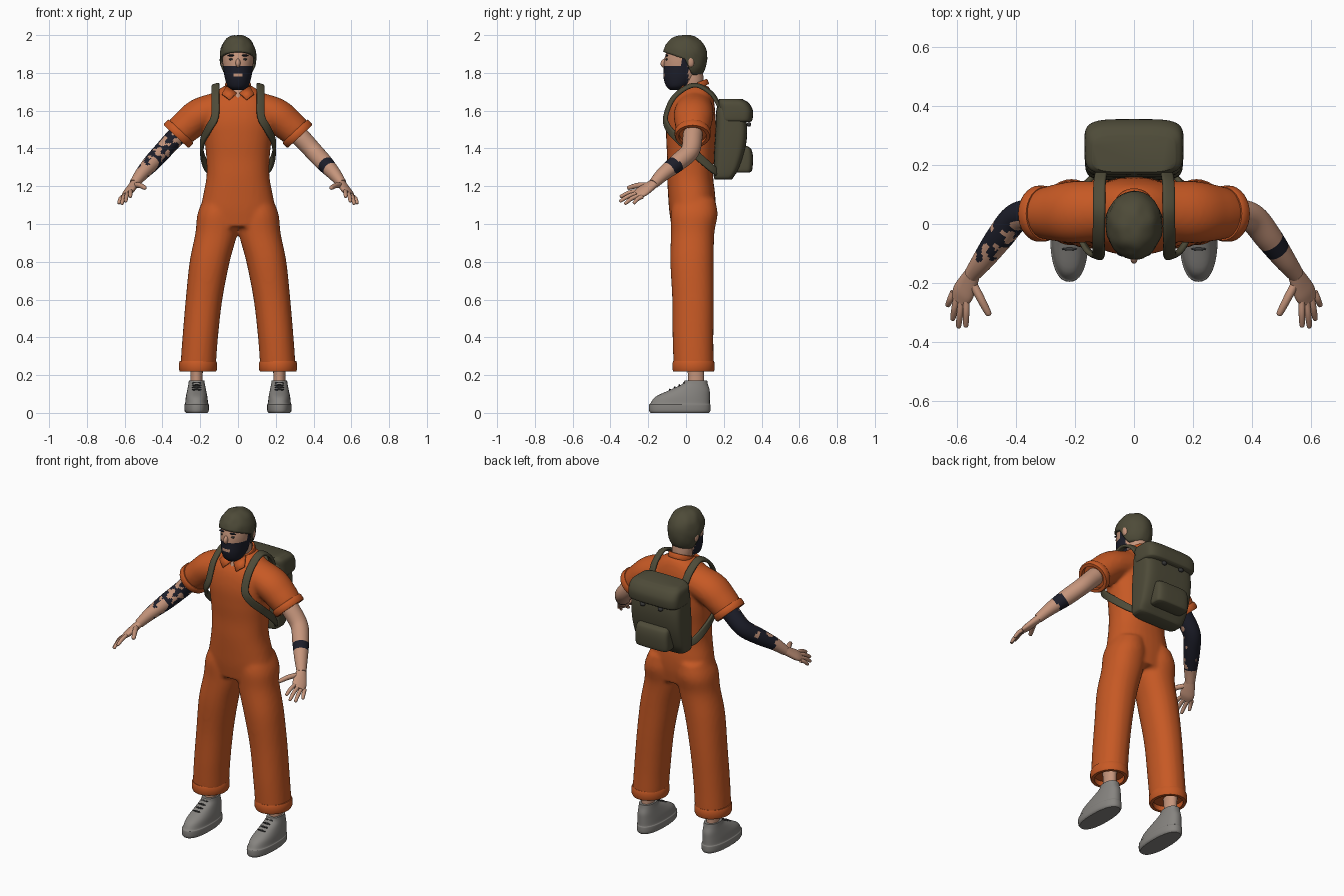
import bpy, bmesh, math
from mathutils import Vector, Matrix, noise

cube = bpy.data.objects.get("Cube")
if cube:
    bpy.data.objects.remove(cube)

X, Y, Z = Vector((1, 0, 0)), Vector((0, 1, 0)), Vector((0, 0, 1))


def material(name, *rgb):
    mat = bpy.data.materials.new(name)
    mat.use_nodes = True
    mat.diffuse_color = (*rgb, 1)
    mat.node_tree.nodes["Principled BSDF"].inputs["Base Color"].default_value = (*rgb, 1)
    return mat


orange = material("orange cloth", .57, .1, .018)
skin = material("skin", .56, .3, .2)
olive = material("olive", .076, .07, .04)
ink = material("dark ink", .012, .013, .023)
grey = material("shoe grey", .24, .23, .215)
charcoal = material("charcoal", .04, .04, .04)


def finish(bm, name, *mats, rule=None, sharp=50):
    """Turn a bmesh into a smooth-shaded object, colouring faces by a rule."""
    bmesh.ops.recalc_face_normals(bm, faces=bm.faces)
    for face in bm.faces:
        face.smooth = True
        if rule:
            face.material_index = int(rule(face.calc_center_median(), face.normal))
    mesh = bpy.data.meshes.new(name)
    bm.to_mesh(mesh)
    bm.free()
    mesh.set_sharp_from_angle(angle=math.radians(sharp))
    for mat in mats:
        mesh.materials.append(mat)
    obj = bpy.data.objects.new(name, mesh)
    bpy.context.collection.objects.link(obj)
    return obj


def spline(stations, steps):
    """Smooth curve through the stations (x, y, z, radius a, radius b)."""
    p = [Vector(s) for s in stations]
    p = [p[0] * 2 - p[1]] + p + [p[-1] * 2 - p[-2]]
    out = []
    for a, b, c, d in zip(p, p[1:], p[2:], p[3:]):
        for i in range(steps):
            t = i / steps
            out.append((b * 2 + (c - a) * t + (a * 2 - b * 5 + c * 4 - d) * t * t
                        + (b * 3 - a - c * 3 + d) * t ** 3) * .5)
    return out + [p[-2]]


def loft(bm, stations, axis=None, ref=lambda p: Y, power=1, steps=6, segs=32, caps=True):
    """Skin rounded cross-sections; radius b lies along ref, radius a across it."""
    st = spline(stations, steps) if steps else [Vector(s) for s in stations]
    centres = [Vector(s[:3]) for s in st]
    rings = []
    for i, s in enumerate(st):
        c = centres[i]
        t = axis or centres[min(i + 1, len(st) - 1)] - centres[max(i - 1, 0)]
        t = t.normalized()
        v = ref(c)
        v = (v - t * v.dot(t)).normalized()
        u = t.cross(v)
        ring = []
        for k in range(segs):
            co, si = math.cos(math.tau * k / segs), math.sin(math.tau * k / segs)
            co, si = (math.copysign(abs(w) ** power, w) for w in (co, si))
            ring.append(bm.verts.new(c + u * s[3] * co + v * s[4] * si))
        rings.append(ring)
    for r, q in zip(rings, rings[1:]):
        for k in range(segs):
            j = (k + 1) % segs
            bm.faces.new((r[k], r[j], q[j], q[k]))
    if caps:
        bm.faces.new(rings[0])
        bm.faces.new(rings[-1])


def part(name, mat, stations, **kw):
    bm = bmesh.new()
    loft(bm, stations, **kw)
    return finish(bm, name, mat)


def upright(rows, x=0):
    """Stations for horizontal sections from rows of z, y, half width, half depth."""
    return [(x, y, z, a, b) for z, y, a, b in rows]


def cuff(name, mat, centre, axis, a, b, height, thick=.022):
    """Rolled band of cloth around an axis."""
    c, n = Vector(centre), Vector(axis).normalized()
    shape = [(-.5, 1), (-.5, .2), (-.3, 0), (.3, 0), (.5, .2), (.5, 1)]
    st = [(*(c + n * h * height), a - w * thick, b - w * thick) for h, w in shape]
    return part(name, mat, st + st[:1], axis=n, steps=0, caps=False)


def blob(name, mat, loc, size, turn=0):
    bm = bmesh.new()
    m = Matrix.Translation(loc) @ Matrix.Rotation(turn, 4, "X") @ Matrix.Diagonal((*size, 1))
    bmesh.ops.create_uvsphere(bm, u_segments=20, v_segments=12, radius=1, matrix=m)
    return finish(bm, name, mat)


def flip(stations, s):
    return [(p[0] * s, *p[1:]) for p in stations]


# Jumpsuit: torso, sleeves and trouser legs fused into one cloth surface
suit = bmesh.new()
loft(suit, upright([(1.735, .055, .065, .06), (1.7, .05, .12, .085), (1.64, .035, .175, .115),
                    (1.55, .027, .188, .13), (1.45, .027, .178, .132), (1.35, .025, .168, .125),
                    (1.25, .022, .167, .122), (1.15, .03, .185, .125), (1.07, .033, .2, .122),
                    (.985, .033, .2, .11)]), axis=Z, power=.88)
sleeve = [(.1, .045, 1.61, .09, .1), (.2, .04, 1.575, .092, .105),
          (.265, .038, 1.525, .088, .096), (.315, .035, 1.48, .082, .085)]
leg = [(.095, .045, 1.13, .09, .11), (.107, .043, 1.05, .108, .124), (.115, .035, .95, .111, .115),
       (.15, .032, .8, .106, .115), (.18, .037, .6, .097, .11), (.2, .037, .4, .094, .108),
       (.211, .04, .25, .094, .106)]
for s in (1, -1):
    loft(suit, flip(sleeve, s))
    loft(suit, flip(leg, s), axis=Z, power=.92)
suit = finish(suit, "jumpsuit", orange)
remesh = suit.modifiers.new("fuse", "REMESH")
remesh.mode, remesh.voxel_size, remesh.use_smooth_shade = "VOXEL", .011, True
soften = suit.modifiers.new("soften", "SMOOTH")
soften.iterations = 5

# Collar with two flaps
cuff("collar", orange, (0, .048, 1.728), (0, -.4, 1), .07, .075, .03, .012)
for s, side in ((1, "left"), (-1, "right")):
    bm = bmesh.new()
    flap = [(.008, -.056, 1.695), (.06, -.015, 1.735), (.085, -.06, 1.69), (.045, -.085, 1.66)]
    bm.faces.new([bm.verts.new(p) for p in flip(flap, s)])
    finish(bm, side + "_collar_flap", orange).modifiers.new("thick", "SOLIDIFY").thickness = .008

# Neck and bearded head
part("neck", skin, upright([(1.65, 0, .025, .068), (1.7, .015, .043, .064), (1.74, .035, .055, .057),
                            (1.8, .03, .058, .06), (1.86, .02, .05, .06)]), axis=Z)


def beard(c, n):
    mouth = abs(c.x) < .026 and 1.782 < c.z < 1.795 and c.y < -.05
    sideburn = -.025 < c.y < .012 and c.z < 1.88
    return (c.z < 1.834 and c.y < .005 or sideburn) and not mouth


bm = bmesh.new()
loft(bm, upright([(1.71, -.055, .03, .03), (1.73, -.045, .055, .06), (1.77, -.03, .069, .088),
                  (1.82, -.018, .077, .1), (1.87, -.01, .083, .105), (1.92, 0, .085, .1),
                  (1.96, 0, .07, .085), (1.985, 0, .03, .04)]), axis=Z, steps=9, segs=56)
finish(bm, "head", skin, ink, rule=beard)
blob("nose", skin, (0, -.114, 1.852), (.013, .02, .024), -.4)
for s, side in ((1, "left"), (-1, "right")):
    blob(side + "_ear", skin, (s * .084, .022, 1.86), (.012, .02, .03), .2)
    blob(side + "_eye", charcoal, (s * .035, -.101, 1.872), (.013, .008, .006))
    blob(side + "_eyebrow", ink, (s * .036, -.102, 1.892), (.02, .008, .005))

# Cropped hair: a lumpy cap whose hem drops toward the nape
bm = bmesh.new()
rows = []
for k in range(40):
    a = math.tau * k / 40
    f = math.sin(a)
    hem = math.radians(-8 - 20 * f if f < 0 else -8 - 54 * min(1, f * 2.5))
    column = []
    for i in range(1, 15):
        e = math.pi / 2 + (hem - math.pi / 2) * i / 14
        r = math.cos(e) ** (.4 if e < 0 else .85)
        p = Vector((.097 * r * math.cos(a), .117 * r * f, .112 * math.sin(e)))
        p *= 1 + .04 * noise.noise(p * 25)
        column.append(bm.verts.new(p + Vector((0, -.005, 1.888))))
    rows.append(column)
for k, r in enumerate(rows):
    q = rows[(k + 1) % len(rows)]
    for i in range(13):
        bm.faces.new((r[i], r[i + 1], q[i + 1], q[i]))
bm.faces.new([r[0] for r in rows])
hair = finish(bm, "hair", olive).modifiers.new("thick", "SOLIDIFY")
hair.thickness, hair.offset = .014, -1

# Arms, hands, cuffs, ankles and shoes
elbow = Vector((.4, .02, 1.385))
forearm = Vector((.15, -.19, -.17)).normalized()
arm = [(.26, .04, 1.53, .05, .05), (.33, .035, 1.46, .051, .052), (.4, .02, 1.385, .048, .05),
       (.455, -.045, 1.325, .046, .047), (.51, -.12, 1.265, .036, .038), (.55, -.172, 1.213, .026, .028)]
palm = [(.545, -.165, 1.218, .022, .027), (.565, -.205, 1.19, .021, .037),
        (.58, -.235, 1.17, .019, .041), (.592, -.262, 1.155, .012, .034)]
fingers = {"thumb": ((.55, -.195, 1.205), (.49, -.31, 1.19)),
           "index_finger": ((.568, -.255, 1.175), (.57, -.35, 1.143)),
           "middle_finger": ((.585, -.257, 1.163), (.595, -.352, 1.118)),
           "ring_finger": ((.601, -.247, 1.152), (.615, -.326, 1.105)),
           "little_finger": ((.612, -.23, 1.145), (.632, -.278, 1.108))}
shoe = [(0, -.033, .057, .155), (.012, -.033, .064, .162), (.042, -.033, .065, .162),
        (.05, -.031, .061, .157), (.085, -.018, .057, .144), (.12, .018, .05, .107),
        (.15, .046, .044, .07), (.172, .052, .041, .06)]


def tattoo(side):
    def rule(c, n):
        p = (Vector((abs(c.x), c.y, c.z)) - elbow).dot(forearm)
        if side > 0:
            return .118 < p < .168
        return p < .215 and noise.noise(c * 30) + n.y * .5 + .4 - p * 1.5 > 0
    return rule


for s, side in ((1, "left"), (-1, "right")):
    bm = bmesh.new()
    loft(bm, flip(arm, s), steps=12, segs=44)
    finish(bm, side + "_arm", skin, ink, rule=tattoo(s))
    across = Vector((s * .75, .45, -.45))
    part(side + "_palm", skin, flip(palm, s), ref=lambda p: across)
    for name, (base, tip) in fingers.items():
        b, t = Vector(base), Vector(tip)
        m = (b + t) / 2 + Z * .007
        r = .014 if name == "thumb" else .011
        st = [(*b, r, r), (*m, r, r), (*(m.lerp(t, .85)), r * .8, r * .8), (*t, r * .35, r * .35)]
        part(side + "_" + name, skin, flip(st, s), ref=lambda p: across, segs=14, steps=4)
    cuff(side + "_sleeve_cuff", orange, (s * .315, .035, 1.478), (s * .68, 0, -.73), .092, .095, .04)
    cuff(side + "_trouser_cuff", orange, (s * .212, .04, .247), Z, .101, .112, .054)
    x = s * .219
    part(side + "_ankle", skin, upright([(.13, .053, .034, .045), (.2, .053, .032, .043),
                                         (.3, .05, .038, .05)], x), axis=Z)
    part(side + "_shoe", grey, upright(shoe, x), axis=Z, power=.85, steps=4, segs=40)
    for i in range(4):
        blob(side + "_shoelace", charcoal, (x, -.085 + i * .025, .123 + i * .012), (.026, .005, .005))

# Backpack: body, top flap, pocket and clasps
part("backpack_body", olive, upright([(1.236, .197, .14, .045), (1.25, .2, .155, .053),
     (1.3, .215, .162, .068), (1.4, .232, .166, .082), (1.5, .24, .165, .084),
     (1.6, .235, .158, .075), (1.64, .232, .14, .06)]), axis=Z, power=.4, segs=48)
part("backpack_flap", olive, upright([(1.54, .265, .155, .075), (1.553, .262, .167, .09),
     (1.6, .262, .168, .092), (1.64, .25, .162, .083), (1.661, .238, .14, .062)]),
     axis=Z, power=.45, segs=48)
part("backpack_pocket", olive, upright([(1.272, .3, .095, .035), (1.285, .3, .11, .05),
     (1.35, .302, .11, .053), (1.395, .3, .105, .046), (1.412, .295, .09, .03)]),
     axis=Z, power=.45, segs=48)
for s, side in ((1, "left"), (-1, "right")):
    blob(side + "_clasp", charcoal, (s * .06, .333, 1.527), (.016, .012, .012))
    # Shoulder strap, lying flat against the body
    path = [(.11, .18, 1.62), (.117, .13, 1.695), (.118, .04, 1.735), (.12, -.06, 1.675),
            (.122, -.108, 1.57), (.155, -.092, 1.505), (.187, -.03, 1.44), (.19, .05, 1.37),
            (.165, .13, 1.3), (.13, .17, 1.27)]
    part(side + "_shoulder_strap", olive, flip([(*p, .021, .009) for p in path], s), power=.5,
         ref=lambda p: p - Vector((s * .075, .03, min(p.z, 1.6))), segs=16)
